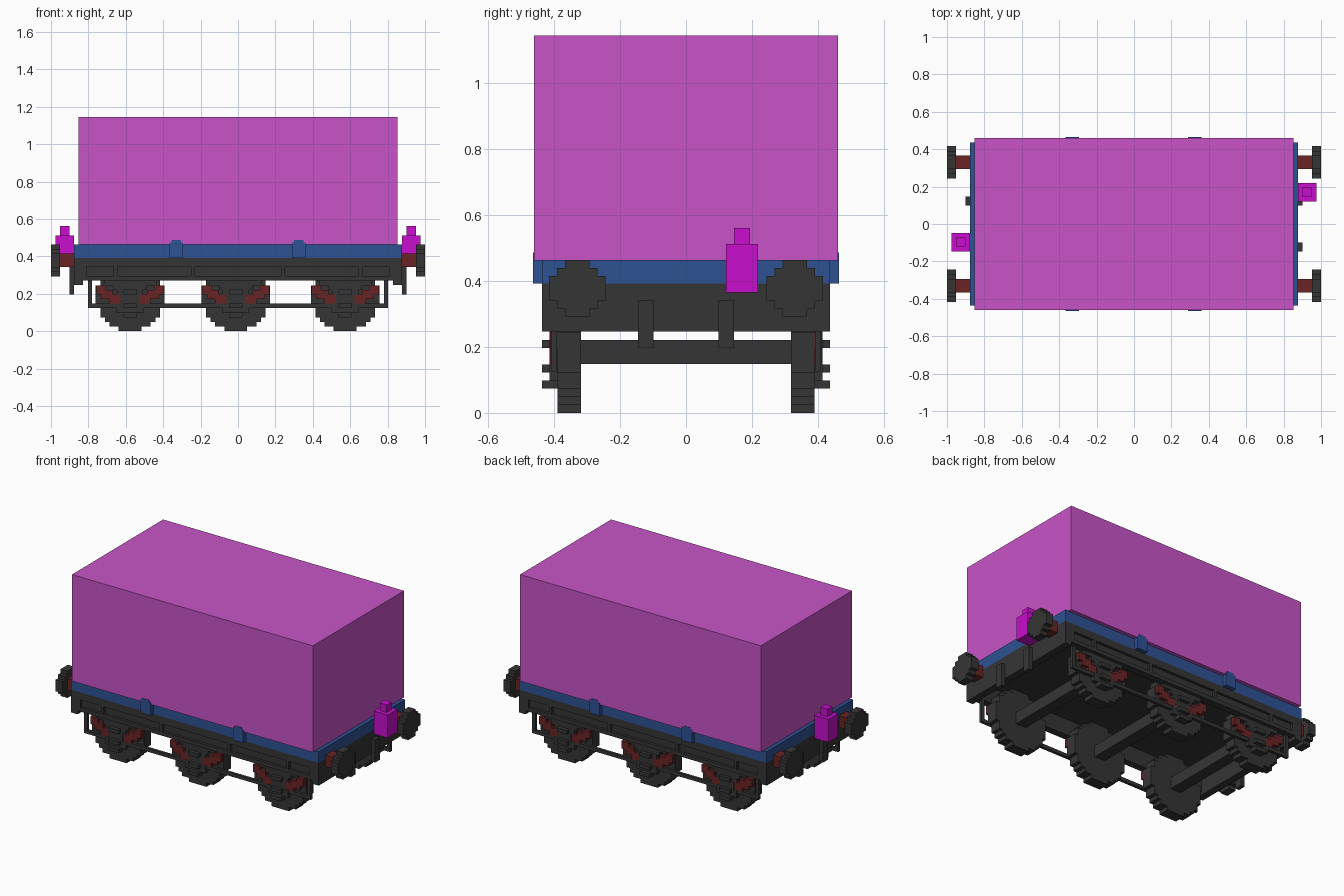
import bpy, bmesh, math
from mathutils import Vector

cube = bpy.data.objects.get("Cube")
if cube:
    bpy.data.objects.remove(cube, do_unlink=True)

V = 0.0245  # block size


def material(name, rgb):
    lin = [((c / 255 + 0.055) / 1.055) ** 2.4 for c in rgb] + [1.0]
    m = bpy.data.materials.new(name)
    m.use_nodes = True
    m.diffuse_color = lin
    m.node_tree.nodes["Principled BSDF"].inputs["Base Color"].default_value = lin
    return m


LOAD = material("load_pink", (200, 84, 200))
MAGENTA = material("magenta", (200, 14, 205))
BLUE = material("blue", (46, 82, 148))
DARK = material("dark_grey", (53, 53, 53))
BROWN = material("red_brown", (105, 36, 36))


def finish(name, bm, mat):
    bmesh.ops.recalc_face_normals(bm, faces=bm.faces)
    me = bpy.data.meshes.new(name)
    bm.to_mesh(me)
    bm.free()
    me.materials.append(mat)
    ob = bpy.data.objects.new(name, me)
    bpy.context.collection.objects.link(ob)
    return ob


def boxes(name, mat, spans):
    """One object from boxes given as (x0, x1, y0, y1, z0, z1)."""
    bm = bmesh.new()
    for x0, x1, y0, y1, z0, z1 in spans:
        vs = bmesh.ops.create_cube(bm, size=1)["verts"]
        for v in vs:
            v.co = Vector(((x0 + x1) / 2 + v.co.x * (x1 - x0),
                           (y0 + y1) / 2 + v.co.y * (y1 - y0),
                           (z0 + z1) / 2 + v.co.z * (z1 - z0)))
    return finish(name, bm, mat)


def mirrored(spans, axis):
    """Add the mirror image of each box across x (0) or y (1)."""
    out = list(spans)
    for s in spans:
        s = list(s)
        a = axis * 2
        s[a], s[a + 1] = -s[a + 1], -s[a]
        out.append(tuple(s))
    return out


def block_disc(name, mat, n, axis, centre, lo, hi):
    """Stepped round disc, n blocks across, along axis 'x' or 'y'."""
    h = n // 2
    right = []
    for r in range(-h, h + 1):
        w = math.floor(math.sqrt((n / 2) ** 2 - r * r)) + 0.5
        right += [(w * V, (r - 0.5) * V), (w * V, (r + 0.5) * V)]
    # drop repeated points where neighbouring rows have equal width
    right = [p for i, p in enumerate(right) if i == 0 or math.dist(p, right[i - 1]) > 1e-6]
    outline = right + [(-a, b) for a, b in reversed(right)]
    bm = bmesh.new()

    def pt(a, b, d):
        if axis == "x":
            return (d, centre[0] + a, centre[1] + b)
        return (centre[0] + a, d, centre[1] + b)

    face = bm.faces.new([bm.verts.new(pt(a, b, lo)) for a, b in outline])
    ext = bmesh.ops.extrude_face_region(bm, geom=[face])["geom"]
    step = Vector((hi - lo, 0, 0)) if axis == "x" else Vector((0, hi - lo, 0))
    bmesh.ops.translate(bm, vec=step, verts=[g for g in ext if isinstance(g, bmesh.types.BMVert)])
    return finish(name, bm, mat)


# Load and deck
boxes("load_box", LOAD, [(-0.853, 0.853, -0.461, 0.461, 0.463, 1.145)])
boxes("deck", BLUE, [(-0.877, 0.877, -0.437, 0.437, 0.392, 0.464)])
clips = []
for x in (-0.33, 0.325):
    clips += [(x - 0.037, x + 0.037, 0.43, 0.464, 0.392, 0.475),
              (x - 0.025, x + 0.025, 0.43, 0.464, 0.475, 0.487)]
boxes("deck_clips", BLUE, mirrored(clips, 1))

# Underframe
boxes("floor", DARK, [(-0.85, 0.85, -0.40, 0.40, 0.372, 0.392)])
boxes("headstocks", DARK, mirrored([(0.83, 0.877, -0.437, 0.437, 0.247, 0.392)], 0))
bars = [(-0.83, 0.83, 0.392, 0.42, 0.27, 0.392),
        (-0.83, 0.83, 0.42, 0.437, 0.345, 0.392),
        (-0.83, 0.83, 0.42, 0.437, 0.27, 0.295)]
for x in (-0.82, -0.655, -0.24, 0.24, 0.655, 0.82):
    bars.append((x - 0.01, x + 0.01, 0.42, 0.437, 0.295, 0.345))
boxes("sole_bars", DARK, mirrored(bars, 1))
boxes("end_hooks", DARK, mirrored(mirrored([(0.877, 0.902, 0.098, 0.146, 0.197, 0.342)], 0), 1))

# Tie rods along each side
rods = [(-0.802, 0.802, 0.392, 0.41, 0.125, 0.147)]
rods += mirrored([(0.78, 0.802, 0.392, 0.41, 0.147, 0.27)], 0)
boxes("tie_rods", DARK, mirrored(rods, 1))

# Wheelsets with guards, axle boxes and springs
for i, x in enumerate((-0.577, -0.012, 0.573), 1):
    boxes(f"axle_{i}", DARK, [(x - 0.037, x + 0.037, -0.33, 0.33, 0.148, 0.221)])
    for side, s in (("left", 1), ("right", -1)):
        block_disc(f"wheel_{i}_{side}", DARK, 15, "y", (x, 0.184), s * 0.318, s * 0.39)
    guard = [(x - w, x + w, 0.388, 0.414, z0, z1) for w, z0, z1 in (
        (0.14, 0.245, 0.272), (0.09, 0.221, 0.245), (0.07, 0.196, 0.221),
        (0.05, 0.147, 0.196), (0.072, 0.098, 0.147), (0.036, 0.074, 0.098))]
    guard += [(x - 0.036, x + 0.036, 0.41, 0.437, z0, z0 + V) for z0 in (0.074, 0.123, 0.197)]
    boxes(f"axle_guards_{i}", DARK, mirrored(guard, 1))
    leaf = []
    for a, b, z0, z1 in ((0.13, 0.18, 0.196, 0.245), (0.09, 0.155, 0.171, 0.221),
                         (0.045, 0.11, 0.147, 0.196)):
        leaf += [(x + a, x + b, 0.386, 0.412, z0, z1), (x - b, x - a, 0.386, 0.412, z0, z1)]
    boxes(f"leaf_springs_{i}", BROWN, mirrored(leaf, 1))

# Buffers
shank = [(0.87, 0.955, 0.293, 0.367, 0.342, 0.416)]
boxes("buffer_shanks", BROWN, mirrored(mirrored(shank, 0), 1))
for end, sx in (("left", 1), ("right", -1)):
    for pos, sy in (("back", 1), ("front", -1)):
        block_disc(f"buffer_head_{end}_{pos}", DARK, 7, "x", (sy * 0.33, 0.378), sx * 0.951, sx * 1.0)

# Lamps on the ends
for name, s, y in (("lamp_left", 1, 0.17), ("lamp_right", -1, -0.097)):
    spans = []
    for a, b, w, z0, z1 in ((0.877, 0.975, 0.049, 0.365, 0.512), (0.902, 0.951, 0.0245, 0.512, 0.561)):
        xa, xb = sorted((s * a, s * b))
        spans.append((xa, xb, y - w, y + w, z0, z1))
    boxes(name, MAGENTA, spans)
